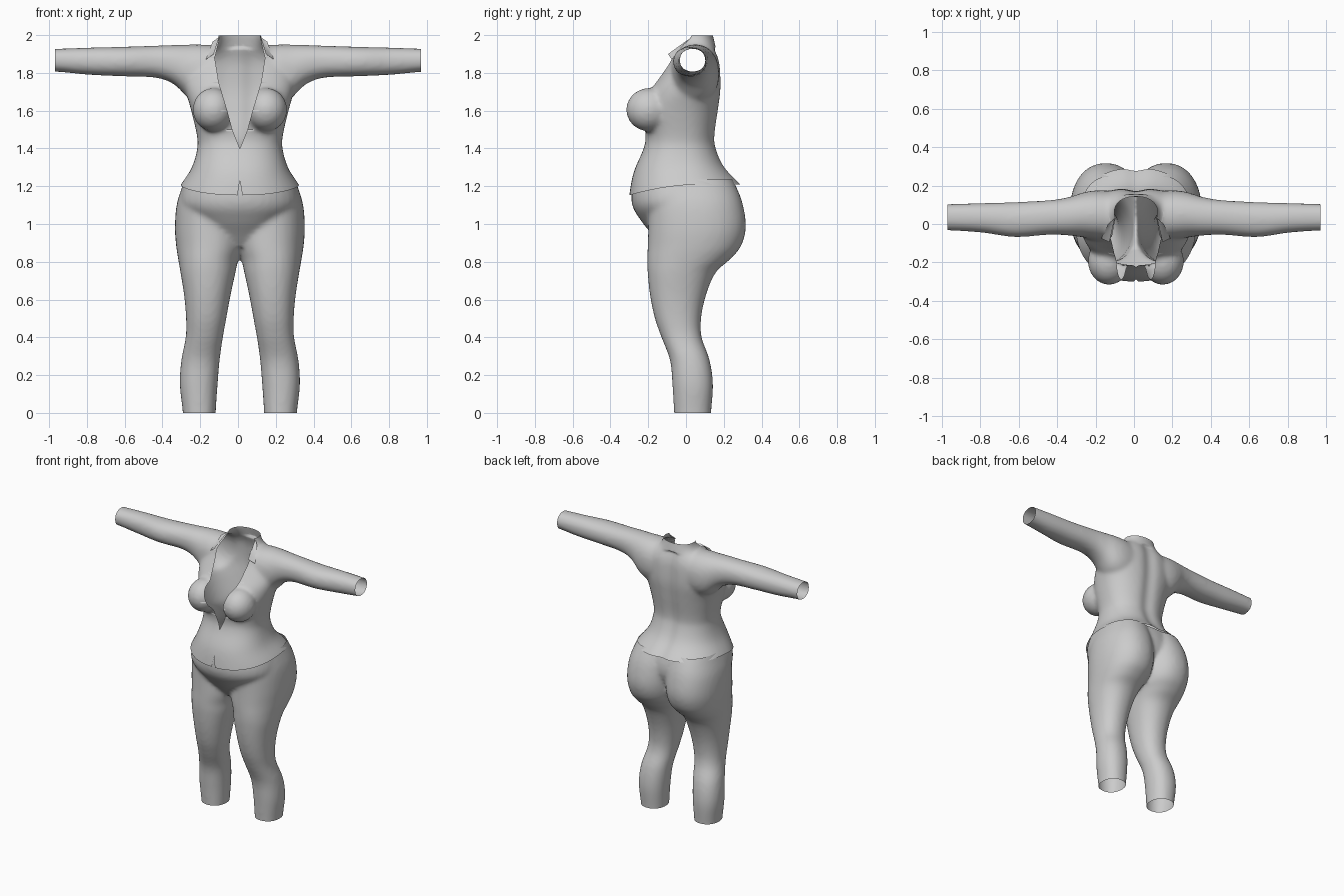
import bpy, bmesh, math
from mathutils import Vector

if "Cube" in bpy.data.objects:
    bpy.data.objects.remove(bpy.data.objects["Cube"])

CX = 0.01      # the body sits slightly to its left
VOXEL = 0.013

cloth = bpy.data.materials.new("light grey cloth")
cloth.use_nodes = True
GREY = (0.6, 0.6, 0.6, 1)
cloth.diffuse_color = GREY
cloth.node_tree.nodes["Principled BSDF"].inputs["Base Color"].default_value = GREY


def spline(rows, steps=5):
    """Catmull-Rom through the rows of a section table."""
    out = []
    for i in range(len(rows) - 1):
        p = [rows[max(0, min(len(rows) - 1, i + k))] for k in (-1, 0, 1, 2)]
        for s in range(steps):
            t = s / steps
            out.append([0.5 * (2 * b + (c - a) * t + (2 * a - 5 * b + 4 * c - d) * t * t
                               + (3 * b - a - 3 * c + d) * t ** 3)
                        for a, b, c, d in zip(*p)])
    return out + [rows[-1]]


def loft(bm, rows, place, power=2.2, n=40):
    """Closed tube; each row is (t, a_min, a_max, b_min, b_max)."""
    rings = []
    for t, a0, a1, b0, b1 in spline(rows):
        ring = []
        for k in range(n):
            c, s = math.cos(math.tau * k / n), math.sin(math.tau * k / n)
            a = (a0 + a1) / 2 + (a1 - a0) / 2 * math.copysign(abs(c) ** (2 / power), c)
            b = (b0 + b1) / 2 + (b1 - b0) / 2 * math.copysign(abs(s) ** (2 / power), s)
            ring.append(bm.verts.new(place(t, a, b)))
        rings.append(ring)
    for r, q in zip(rings, rings[1:]):
        for k in range(n):
            bm.faces.new((r[k], r[(k + 1) % n], q[(k + 1) % n], q[k]))
    bm.faces.new(rings[0])
    bm.faces.new(rings[-1])


def upright(side=1):
    return lambda t, a, b: (side * a, b, t)


def sideways(side=1):
    return lambda t, a, b: (side * t, a, b)


def ball(bm, centre, size):
    made = bmesh.ops.create_uvsphere(bm, u_segments=32, v_segments=20, radius=1)["verts"]
    for v in made:
        v.co = Vector(centre) + Vector(a * b for a, b in zip(v.co, size))


def fuse(bm, name, repeats):
    """Merge the overlapping parts into one soft skin."""
    bmesh.ops.recalc_face_normals(bm, faces=bm.faces)
    mesh = bpy.data.meshes.new(name)
    bm.to_mesh(mesh)
    bm.free()
    ob = bpy.data.objects.new(name, mesh)
    bpy.context.collection.objects.link(ob)
    remesh = ob.modifiers.new("skin", 'REMESH')
    remesh.mode, remesh.voxel_size = 'VOXEL', VOXEL
    smooth = ob.modifiers.new("soften", 'SMOOTH')
    smooth.factor, smooth.iterations = 0.5, repeats
    deps = bpy.context.evaluated_depsgraph_get()
    ob.data = bpy.data.meshes.new_from_object(ob.evaluated_get(deps))
    ob.modifiers.clear()
    out = bmesh.new()
    out.from_mesh(ob.data)
    return ob, out


def trim(bm, point, normal):
    """Cut open: drop everything on the normal's side."""
    bmesh.ops.bisect_plane(bm, geom=bm.verts[:] + bm.edges[:] + bm.faces[:],
                           plane_co=point, plane_no=normal, clear_outer=True)


def front_cut(bm, edge, y_max):
    """Remove a front opening; edge lists (height, half width)."""
    for (z0, w0), (z1, w1) in zip(edge, edge[1:]):
        planes = [((0, 0, z0), (0, 0, 1)), ((0, 0, z1), (0, 0, 1))]
        planes += [((s * w0, 0, z0), (s * (z1 - z0), 0, w0 - w1)) for s in (1, -1)]
        for co, no in planes:
            faces = [f for f in bm.faces if f.calc_center_median().y < y_max
                     and z0 - .03 < f.calc_center_median().z < z1 + .03
                     and abs(f.calc_center_median().x) < max(w0, w1) + .03]
            geom = set(faces)
            for f in faces:
                geom.update(f.edges)
                geom.update(f.verts)
            bmesh.ops.bisect_plane(bm, geom=list(geom), plane_co=co, plane_no=no)
        gone = []
        for f in bm.faces:
            c = f.calc_center_median()
            if c.y < y_max and z0 < c.z < z1:
                if abs(c.x) < w0 + (w1 - w0) * (c.z - z0) / (z1 - z0):
                    gone.append(f)
        bmesh.ops.delete(bm, geom=gone, context='FACES')


def finish(ob, bm):
    for f in bm.faces:
        f.smooth = True
        f.material_index = 0
    bm.to_mesh(ob.data)
    bm.free()
    ob.data.materials.clear()
    ob.data.materials.append(cloth)
    ob.location.x = CX


# Trousers: two legs and a pelvis
bm = bmesh.new()
leg = [(-.08, .13, .30, -.06, .13), (.0, .128, .302, -.063, .133), (.15, .118, .318, -.072, .143),
       (.28, .107, .31, -.085, .125), (.4, .09, .287, -.13, .083), (.5, .072, .285, -.165, .08),
       (.62, .05, .295, -.19, .105), (.74, .024, .314, -.203, .155), (.81, .008, .326, -.205, .23),
       (.88, -.02, .337, -.203, .29), (.98, -.03, .344, -.2, .317), (1.1, -.03, .335, -.2, .302),
       (1.2, -.02, .305, -.2, .265), (1.32, -.02, .26, -.18, .2)]
for side in (1, -1):
    loft(bm, leg, upright(side))
loft(bm, [(.88, -.1, .1, -.13, .12), (.95, -.2, .2, -.185, .18), (1.02, -.26, .26, -.24, .24),
          (1.1, -.315, .315, -.285, .265), (1.2, -.3, .3, -.285, .25),
          (1.32, -.25, .25, -.25, .2)], upright())
ob, bm = fuse(bm, "trousers", 7)
trim(bm, (0, 0, 0), (0, 0, -1))
trim(bm, (0, 0, 1.235), (0, 0, 1))
finish(ob, bm)

# Jacket: body, collar, bust and sleeves
bm = bmesh.new()
loft(bm, [(1.1, -.37, .37, -.31, .37), (1.2, -.32, .32, -.302, .302), (1.3, -.256, .256, -.278, .21),
          (1.4, -.226, .226, -.225, .165), (1.47, -.228, .228, -.215, .158), (1.6, -.258, .258, -.235, .175),
          (1.7, -.285, .285, -.2, .187), (1.78, -.29, .29, -.145, .187), (1.86, -.26, .26, -.095, .18),
          (1.92, -.19, .19, -.08, .16), (1.96, -.1, .1, -.02, .14)], upright(), 2.3)
loft(bm, [(1.86, -.18, .18, -.08, .165), (1.93, -.15, .15, -.065, .158), (1.97, -.122, .122, -.04, .15),
          (2.0, -.112, .112, -.02, .143), (2.06, -.11, .11, -.01, .14)], upright())
for side in (1, -1):
    ball(bm, (side * .14, -.195, 1.605), (.11, .122, .115))
    loft(bm, [(.1, -.08, .17, 1.64, 1.945), (.2, -.08, .175, 1.64, 1.95), (.27, -.07, .165, 1.665, 1.95),
              (.35, -.06, .14, 1.74, 1.948), (.45, -.056, .124, 1.775, 1.944),
              (.63, -.068, .114, 1.782, 1.938), (.8, -.045, .109, 1.79, 1.934),
              (.97, -.034, .104, 1.806, 1.928), (1.05, -.034, .104, 1.806, 1.928)], sideways(side))
ob, bm = fuse(bm, "jacket", 9)
trim(bm, (0, 0, 1.21), (0, 0, -1))
trim(bm, (0, 0, 1.997), (0, 0, 1))
for side in (1, -1):
    trim(bm, (side * .97 - CX, 0, 0), (side, 0, 0))
front_cut(bm, [(1.4, 0), (1.5, .04), (1.6, .067), (1.75, .112), (1.88, .133), (1.95, .115), (2.02, .1)], .07)
front_cut(bm, [(1.2, .015), (1.27, 0)], -.1)
for v in bm.verts:
    # spine groove, then the hem dips toward the front
    if v.co.y > .05 and v.co.z < 1.93:
        v.co.y -= .016 * math.exp(-(v.co.x / .05) ** 2)
    low = max(0, 1 - (v.co.z - 1.21) / .2)
    v.co.z -= low * .058 * max(0, (.1 - v.co.y) / .4) ** 2
finish(ob, bm)

# Folded lapels beside the neck
for side, name in ((1, "left_lapel"), (-1, "right_lapel")):
    bm = bmesh.new()
    pts = [(.11, .03, 1.99), (.145, .0, 1.965), (.18, -.075, 1.87), (.138, -.095, 1.9)]
    bm.faces.new([bm.verts.new((side * x, y, z)) for x, y, z in pts])
    bmesh.ops.subdivide_edges(bm, edges=bm.edges[:], cuts=3, use_grid_fill=True)
    ob = bpy.data.objects.new(name, bpy.data.meshes.new(name))
    bpy.context.collection.objects.link(ob)
    finish(ob, bm)
